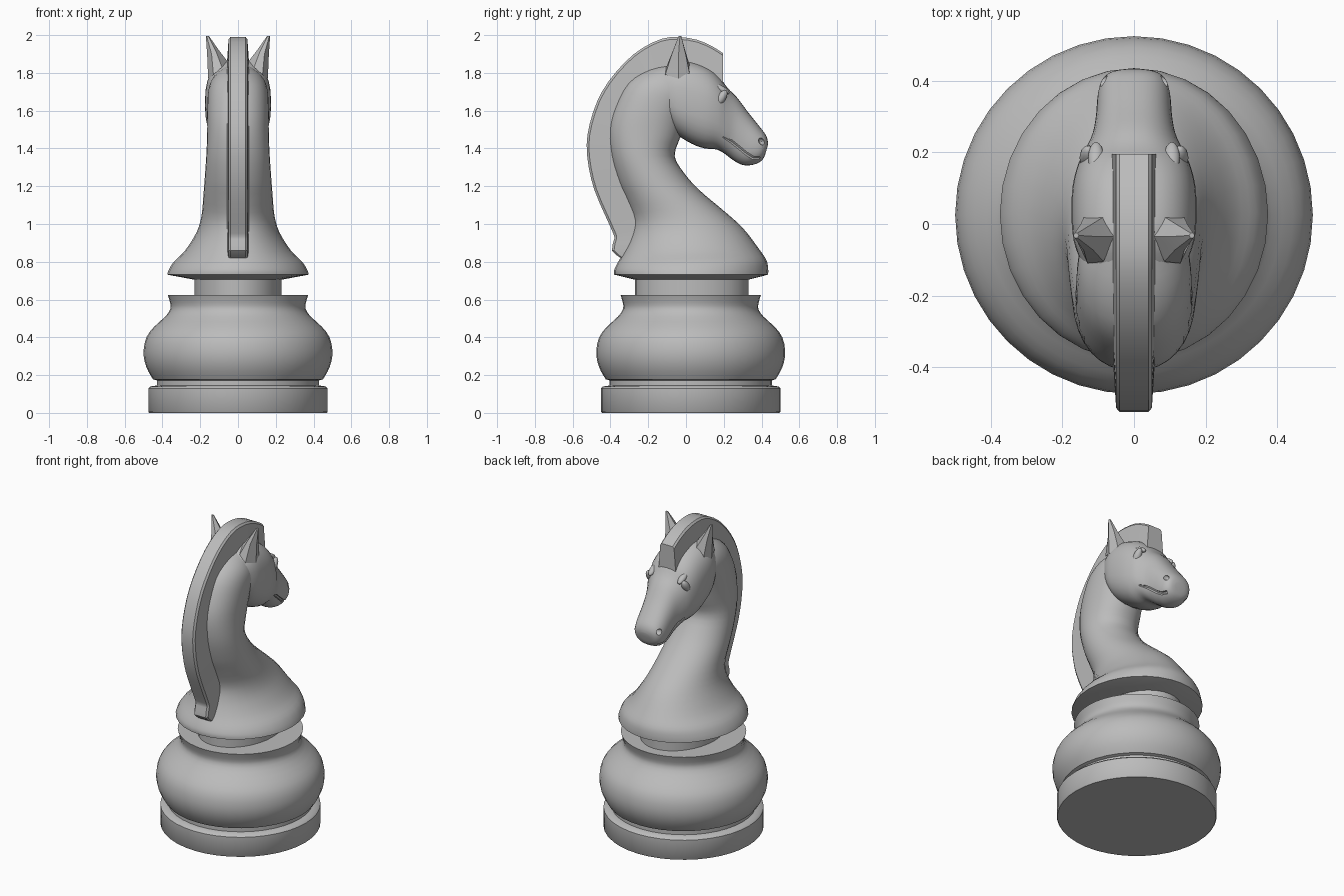
import bpy, bmesh, math
from mathutils import Vector
from mathutils.bvhtree import BVHTree

cube = bpy.data.objects.get("Cube")
if cube:
    bpy.data.objects.remove(cube)

grey = bpy.data.materials.new("grey")
grey.use_nodes = True
grey.diffuse_color = (0.5, 0.5, 0.5, 1)
grey.node_tree.nodes["Principled BSDF"].inputs["Base Color"].default_value = (0.5, 0.5, 0.5, 1)


def make(name, bm):
    bmesh.ops.recalc_face_normals(bm, faces=bm.faces[:])
    me = bpy.data.meshes.new(name)
    bm.to_mesh(me)
    bm.free()
    ob = bpy.data.objects.new(name, me)
    me.materials.append(grey)
    bpy.context.collection.objects.link(ob)
    return ob


def smooth(ob, angle=35):
    bpy.ops.object.select_all(action='DESELECT')
    ob.select_set(True)
    bpy.context.view_layer.objects.active = ob
    bpy.ops.object.shade_smooth_by_angle(angle=math.radians(angle))


def skin(name, rings):
    """Bridge closed rings of points and cap both ends."""
    bm = bmesh.new()
    vs = [[bm.verts.new(p) for p in r] for r in rings]
    n = len(rings[0])
    for a, b in zip(vs, vs[1:]):
        for i in range(n):
            j = (i + 1) % n
            bm.faces.new((a[i], a[j], b[j], b[i]))
    bm.faces.new(vs[0])
    bm.faces.new(vs[-1])
    return make(name, bm)


def refine(rows, steps):
    """Catmull-Rom interpolation through rows of numbers."""
    out = []
    for k in range(len(rows) - 1):
        p0, p1, p2, p3 = (rows[max(0, min(len(rows) - 1, k + d))] for d in (-1, 0, 1, 2))
        for s in range(steps):
            t = s / steps
            out.append([0.5 * (2 * b + (c - a) * t + (2 * a - 5 * b + 4 * c - d) * t * t
                               + (3 * b - a - 3 * c + d) * t ** 3)
                        for a, b, c, d in zip(p0, p1, p2, p3)])
    return out + [list(rows[-1])]


def section(row, n=32):
    """Rounded ring through two points of the side plane, with a half width and squareness."""
    y0, z0, y1, z1, w, e = row
    ring = []
    for i in range(n):
        a = 2 * math.pi * i / n
        c, s = math.cos(a), math.sin(a)
        u = math.copysign(abs(c) ** (2 / e), c)
        x = w * math.copysign(abs(s) ** (2 / e), s)
        ring.append((x, (y0 + y1) / 2 + u * (y1 - y0) / 2, (z0 + z1) / 2 + u * (z1 - z0) / 2))
    return ring


CY = 0.025

# Turned base: plinth, bead and bulging bowl
base = [(0.47, 0), (0.475, 0.006), (0.475, 0.13), (0.465, 0.14), (0.43, 0.145), (0.43, 0.172),
        (0.45, 0.178)]
bowl = [(0.45, 0.178), (0.475, 0.22), (0.494, 0.27), (0.5, 0.33), (0.485, 0.4), (0.445, 0.455),
        (0.385, 0.51), (0.358, 0.55), (0.36, 0.585), (0.372, 0.625)]
profile = base + refine(bowl, 2)[1:]
smooth(skin("turned_base", [[(r * math.cos(2 * math.pi * i / 40), CY + r * math.sin(2 * math.pi * i / 40), z)
                             for i in range(40)] for r, z in profile]), 40)

# Oval column between the base and the neck
smooth(skin("column", [section((-0.27, z, 0.33, z, 0.23, 2)) for z in (0.61, 0.71)]))

# Flared neck, curving up and back
neck = [(-0.38, 0.732, 0.435, 0.732, 0.375, 2), (-0.38, 0.755, 0.435, 0.765, 0.365, 2),
        (-0.365, 0.79, 0.425, 0.81, 0.34, 2), (-0.33, 0.85, 0.385, 0.87, 0.28, 2),
        (-0.295, 0.93, 0.30, 0.98, 0.22, 2), (-0.28, 1.02, 0.2, 1.07, 0.193, 2),
        (-0.32, 1.13, 0.07, 1.18, 0.183, 2), (-0.36, 1.22, -0.01, 1.27, 0.176, 2),
        (-0.40, 1.36, -0.06, 1.36, 0.168, 2.1), (-0.41, 1.5, -0.03, 1.46, 0.163, 2.2),
        (-0.38, 1.62, 0.0, 1.56, 0.163, 2.2), (-0.31, 1.75, 0.02, 1.6, 0.16, 2.2),
        (-0.2, 1.82, 0.04, 1.62, 0.15, 2.2), (-0.08, 1.85, 0.05, 1.64, 0.12, 2.2)]
rings = [section((-0.27, 0.705, 0.33, 0.705, 0.23, 2))] + [section(r) for r in refine(neck, 3)]
smooth(skin("neck", rings), 40)

# Head from the cheeks to the muzzle
head_rows = [(-0.14, 1.82, -0.08, 1.52, 0.145, 2.5), (-0.05, 1.865, -0.05, 1.475, 0.168, 2.5),
             (0.03, 1.86, 0.03, 1.425, 0.175, 2.5), (0.12, 1.825, 0.10, 1.40, 0.171, 2.5),
             (0.18, 1.775, 0.16, 1.395, 0.155, 2.5), (0.22, 1.72, 0.2, 1.375, 0.135, 2.4),
             (0.27, 1.67, 0.24, 1.345, 0.115, 2.3), (0.33, 1.59, 0.28, 1.32, 0.106, 2.3),
             (0.39, 1.515, 0.32, 1.31, 0.102, 2.3), (0.42, 1.475, 0.37, 1.318, 0.092, 2.3),
             (0.432, 1.445, 0.405, 1.34, 0.07, 2.2), (0.434, 1.42, 0.42, 1.37, 0.035, 2)]
head = skin("head", [section(r) for r in refine(head_rows, 3)])
bm = bmesh.new()
bm.from_mesh(head.data)
tree = BVHTree.FromBMesh(bm)
bm.free()


def on_cheek(y, z, sx, off=0.0):
    hit = tree.ray_cast(Vector((sx, y, z)), Vector((-sx, 0, 0)))[0]
    return Vector(((abs(hit.x) + off) * sx if hit else 0.08 * sx, y, z))


def blob(name, loc, scale, rx=0.0):
    bm = bmesh.new()
    bmesh.ops.create_uvsphere(bm, u_segments=16, v_segments=10, radius=1)
    ob = make(name, bm)
    ob.location, ob.scale, ob.rotation_euler = loc, scale, (rx, 0, 0)
    return ob


# Carve the mouth lines and nostrils
for sx in (1, -1):
    cutters = [blob("nostril_cutter", on_cheek(0.40, 1.437, sx), (0.03, 0.015, 0.02), 0.5)]
    mouth = [on_cheek(y, z, sx) for y, z in
             ((0.195, 1.462), (0.24, 1.437), (0.28, 1.405), (0.32, 1.372), (0.355, 1.35), (0.39, 1.348))]
    tube = []
    for k, p in enumerate(mouth):
        r = 0.004 if k == 0 else 0.009
        tube.append([p + Vector((math.cos(a) * r * 1.6, 0.5 * math.sin(a) * r, math.sin(a) * r))
                     for a in (math.pi * i / 3 for i in range(6))])
    cutters.append(skin("mouth_cutter", tube))
    for c in cutters:
        c.hide_render = True
        m = head.modifiers.new("carve", 'BOOLEAN')
        m.operation, m.object, m.solver = 'DIFFERENCE', c, 'EXACT'
        bpy.context.view_layer.objects.active = head
        bpy.ops.object.modifier_apply(modifier=m.name)
        bpy.data.objects.remove(c)
smooth(head, 40)

# Eyes, nostril rims and ears on both sides
for sx, side in ((1, "left"), (-1, "right")):
    smooth(blob(side + "_eye", on_cheek(0.185, 1.665, sx, -0.012), (0.024, 0.024, 0.05), -0.6))
    smooth(blob(side + "_brow", on_cheek(0.185, 1.715, sx, -0.012), (0.022, 0.05, 0.018), -0.5))
    ear_base = [(0.055, -0.035, 1.86), (0.085, -0.105, 1.83), (0.13, -0.11, 1.79), (0.158, -0.04, 1.77),
                (0.14, 0.02, 1.79), (0.085, 0.02, 1.84)]
    mid = [(0.105, -0.035, 1.925), (0.115, -0.072, 1.91), (0.14, -0.075, 1.90), (0.163, -0.04, 1.89),
           (0.15, -0.002, 1.90), (0.12, -0.002, 1.91)]
    tip = [(0.162 + 0.008 * math.cos(a), -0.032 + 0.008 * math.sin(a), 1.996)
           for a in (math.pi - math.pi * 2 * -i / 6 for i in range(6))]
    smooth(skin(side + "_ear", [[(sx * x, y, z) for x, y, z in r] for r in (ear_base, mid, tip)]), 25)

# Mane: tapered crest following the back of the neck; rows are outer point, inner point
mane = [(0.195, 1.905, 0.195, 1.74), (0.14, 1.94, 0.12, 1.77), (0.06, 1.975, 0.03, 1.8),
        (-0.04, 1.99, -0.05, 1.8), (-0.13, 1.98, -0.11, 1.78), (-0.23, 1.932, -0.18, 1.75),
        (-0.32, 1.86, -0.23, 1.7), (-0.41, 1.755, -0.28, 1.64), (-0.47, 1.65, -0.31, 1.57),
        (-0.51, 1.53, -0.33, 1.49), (-0.526, 1.42, -0.33, 1.4), (-0.515, 1.3, -0.31, 1.32),
        (-0.485, 1.18, -0.27, 1.23), (-0.43, 1.05, -0.22, 1.12), (-0.385, 0.95, -0.2, 1.0),
        (-0.38, 0.92, -0.21, 0.94), (-0.392, 0.86, -0.25, 0.86), (-0.345, 0.82, -0.25, 0.82)]
rings = []
for yo, zo, yi, zi in refine(mane, 2):
    d = Vector((0, yi - yo, zi - zo)).normalized() * 0.012
    rings.append([(-0.04, yo, zo), (0.04, yo, zo), (0.05, yo + d.y, zo + d.z), (0.062, yi, zi),
                  (-0.062, yi, zi), (-0.05, yo + d.y, zo + d.z)])
smooth(skin("mane", rings), 30)
